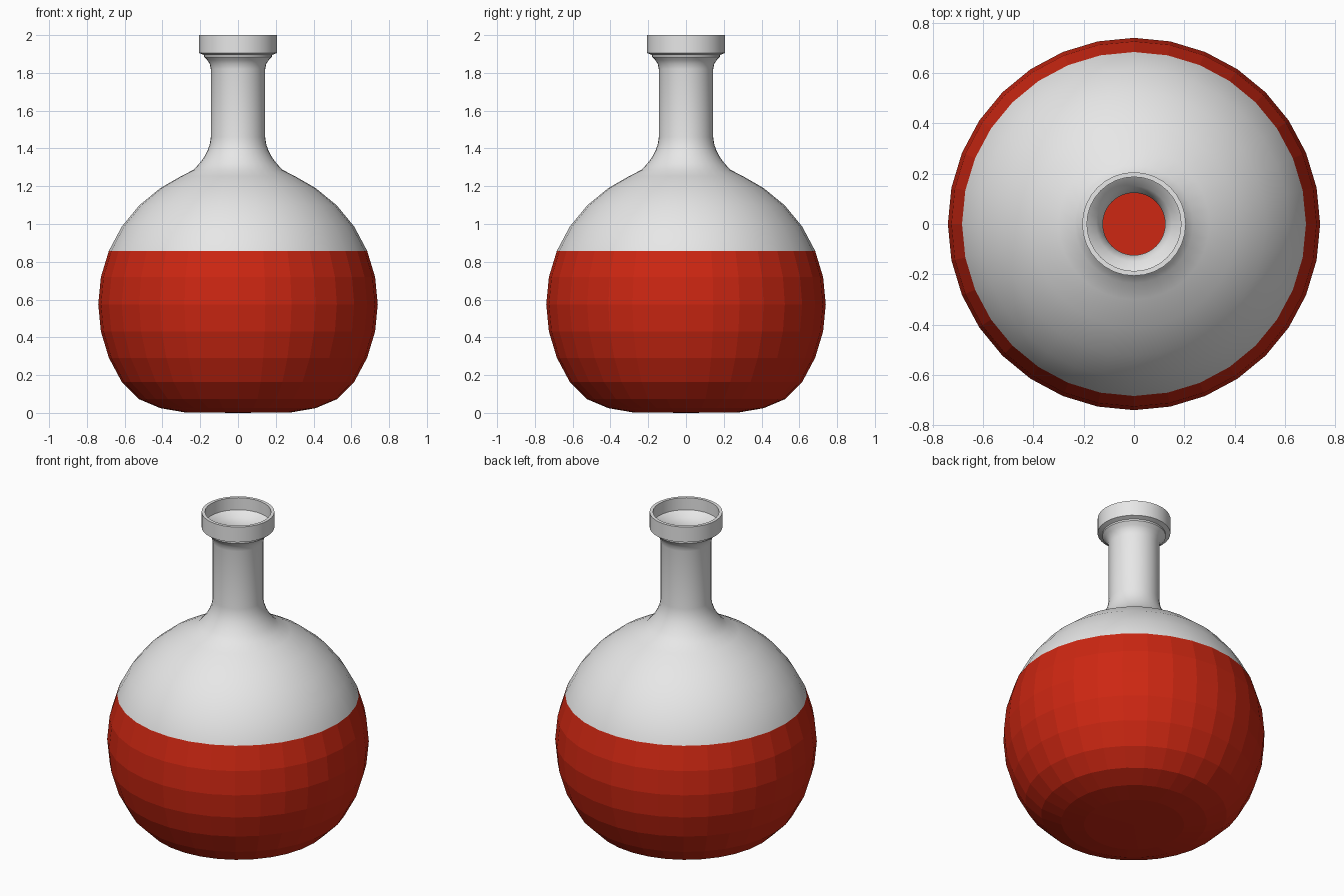
import bpy, bmesh, math

if "Cube" in bpy.data.objects:
    bpy.data.objects.remove(bpy.data.objects["Cube"])

SEGMENTS = 32
CENTER_Z, RADIUS = 0.575, 0.74
LEVEL = 2                      # liquid surface, in rings above the equator
RING = math.radians(11.25)


def material(name, rgb):
    m = bpy.data.materials.new(name)
    m.diffuse_color = (*rgb, 1.0)
    m.use_nodes = True
    m.node_tree.nodes["Principled BSDF"].inputs["Base Color"].default_value = m.diffuse_color
    return m


def lathe(name, profile, mat, smooth):
    """Revolve an (r, z) profile about z; r = 0 gives a pole."""
    bm = bmesh.new()
    rings = []
    for r, z in profile:
        if r == 0:
            rings.append([bm.verts.new((0, 0, z))] * SEGMENTS)
        else:
            rings.append([bm.verts.new((r * math.cos(2 * math.pi * i / SEGMENTS),
                                        r * math.sin(2 * math.pi * i / SEGMENTS), z))
                          for i in range(SEGMENTS)])
    for a, b in zip(rings, rings[1:]):
        for i in range(SEGMENTS):
            j = (i + 1) % SEGMENTS
            bm.faces.new(list(dict.fromkeys((a[i], a[j], b[j], b[i]))))
    bmesh.ops.recalc_face_normals(bm, faces=bm.faces)
    me = bpy.data.meshes.new(name)
    bm.to_mesh(me)
    bm.free()
    me.materials.append(mat)
    ob = bpy.data.objects.new(name, me)
    bpy.context.collection.objects.link(ob)
    if smooth:
        bpy.ops.object.select_all(action='DESELECT')
        ob.select_set(True)
        bpy.context.view_layer.objects.active = ob
        bpy.ops.object.shade_smooth_by_angle(angle=math.radians(40))
    return ob


def ball(first, last, shrink=0.0):
    """Rings of the round body, counted from the equator."""
    R = RADIUS - shrink
    return [(R * math.cos(k * RING), CENTER_Z + R * math.sin(k * RING))
            for k in range(first, last + 1)]


def flat_base(lift=0.0):
    """Flattened underside shared by glass and liquid."""
    return [(0, lift), (0.283 - lift, 0.003 + lift),
            (0.411 - lift, 0.025 + lift), (0.525 - lift, 0.073 + lift)]


glass = material("pale_grey_glass", (0.8, 0.8, 0.8))
red = material("red_liquid", (0.61, 0.02, 0.006))

# Liquid: flat shaded, closed by a level top
lathe("liquid", flat_base() + ball(-3, LEVEL)
      + [(0, CENTER_Z + RADIUS * math.sin(LEVEL * RING))], red, False)

# Flask: outer wall up to the rim, then inner wall back down
outer = flat_base(0.004) + ball(-3, LEVEL - 1, 0.004) + ball(LEVEL, 5)
outer += [(0.30, 1.254), (0.235, 1.287), (0.205, 1.32), (0.182, 1.35),
          (0.163, 1.385), (0.15, 1.42), (0.144, 1.46),
          (0.144, 1.82), (0.15, 1.848), (0.163, 1.868), (0.18, 1.885)]
rim = [(0.18, 1.895), (0.206, 1.905), (0.206, 2.0), (0.187, 2.0), (0.187, 1.925)]
inner = [(0.150, 1.895), (0.134, 1.865), (0.124, 1.83), (0.124, 1.45), (0.135, 1.40),
         (0.165, 1.34), (0.225, 1.27)]
inner += ball(-3, 5, 0.02)[::-1]
inner += flat_base(0.024)[::-1]
lathe("flask", outer + rim + inner, glass, True)
